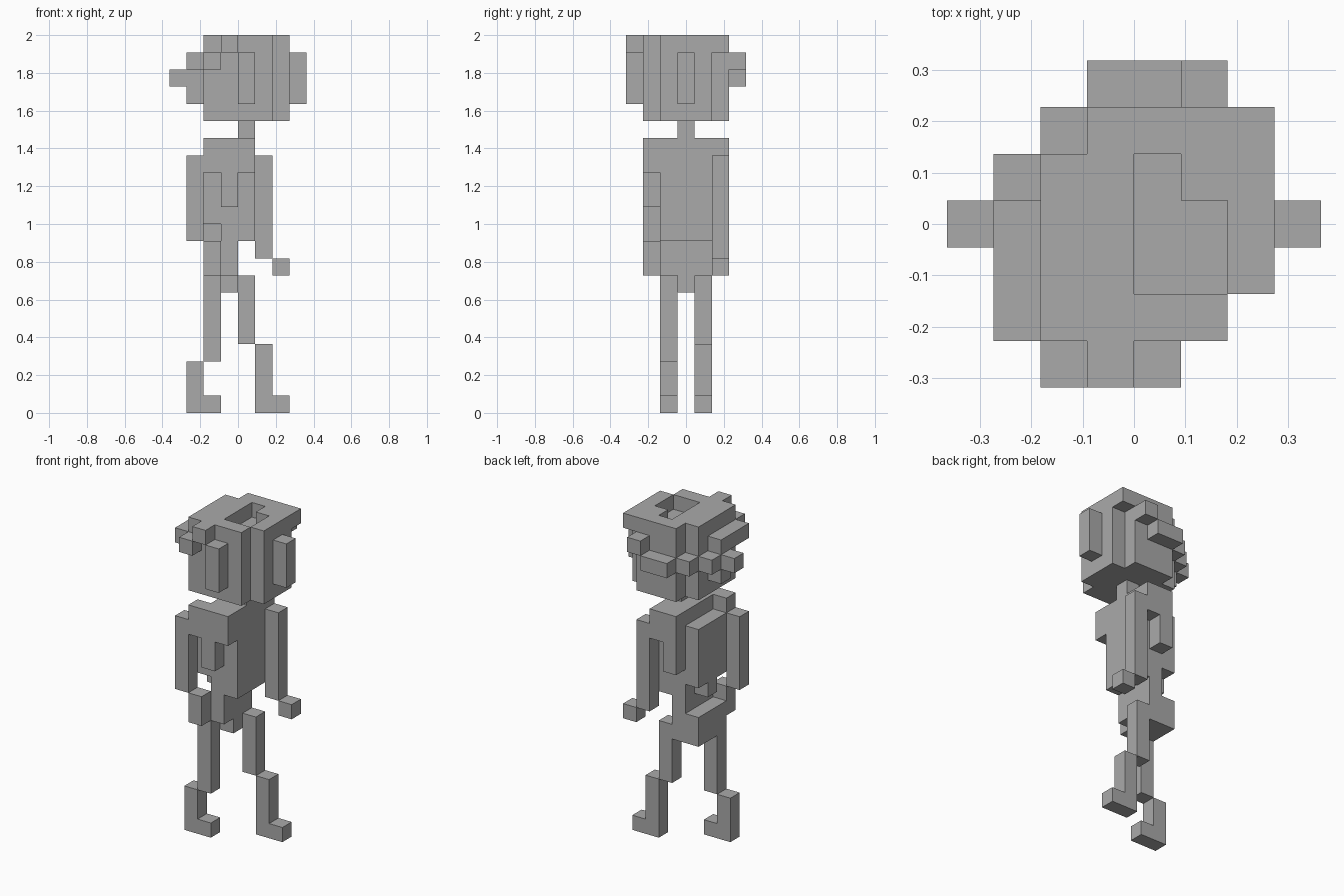
import bpy
import bmesh
from itertools import product
from mathutils import Vector

# Remove the default object only
default = bpy.data.objects.get("Cube")
if default:
    bpy.data.objects.remove(default, do_unlink=True)

UNIT = 2 / 22  # edge length of one block

grey = bpy.data.materials.new("plain grey")
grey.use_nodes = True
colour = (0.4, 0.4, 0.4, 1)
grey.diffuse_color = colour
grey.node_tree.nodes["Principled BSDF"].inputs["Base Color"].default_value = colour


def block(x, y, z):
    """Cells of a box given as (start, end) ranges on each axis."""
    return set(product(range(*x), range(*y), range(*z)))


def build(name, cells):
    """Make one object from the outer faces of a group of block cells."""
    bm = bmesh.new()
    corners = {}

    def corner(point):
        key = tuple(round(c) for c in point)
        if key not in corners:
            x, y, z = key
            corners[key] = bm.verts.new((x * UNIT, (y - 0.5) * UNIT, z * UNIT))
        return corners[key]

    for cell in cells:
        for axis, side in product(range(3), (0, 1)):
            step = [0, 0, 0]
            step[axis] = 2 * side - 1
            if tuple(a + b for a, b in zip(cell, step)) in cells:
                continue
            u, v, w = Vector(), Vector(), Vector(cell)
            u[(axis + 1) % 3] = 1
            v[(axis + 2) % 3] = 1
            w[axis] += side
            loop = [w, w + u, w + u + v, w + v]
            bm.faces.new([corner(p) for p in (loop if side else reversed(loop))])
    # Merge coplanar squares into clean flat panels
    bmesh.ops.dissolve_limit(bm, angle_limit=0.01, verts=bm.verts[:], edges=bm.edges[:])
    mesh = bpy.data.meshes.new(name)
    bm.to_mesh(mesh)
    bm.free()
    mesh.materials.append(grey)
    obj = bpy.data.objects.new(name, mesh)
    bpy.context.collection.objects.link(obj)
    return obj


# Head: a box with three cut corners and a shallow opening in the crown
head = block((-2, 3), (-2, 3), (17, 22))
head -= block((-2, -1), (2, 3), (17, 22))
head -= block((2, 3), (-2, -1), (17, 22))
head -= block((2, 3), (2, 3), (17, 21))
head -= block((0, 2), (-1, 1), (21, 22))
head -= block((0, 1), (1, 2), (21, 22))
build("head", head)
build("nose", block((3, 4), (0, 1), (18, 21)))
build("ear", block((0, 1), (-3, -2), (18, 21)))
build("head_back_ridge", block((-3, -2), (0, 1), (18, 20)))

# Band wrapped around the head, with a knot at the back
build("band_near_side", block((-1, 0), (-3, -2), (21, 22))
      | block((-2, -1), (-3, -2), (20, 21))
      | block((-3, -2), (-2, 1), (20, 21)))
build("band_far_side", block((1, 2), (3, 4), (20, 21))
      | block((-1, 1), (3, 4), (19, 20))
      | block((-2, -1), (2, 3), (19, 20))
      | block((-3, -2), (1, 2), (19, 20)))
build("band_knot", block((-4, -3), (0, 1), (19, 20)))

# Trunk
build("neck", block((0, 1), (0, 1), (16, 17)))
build("chest", block((-1, 1), (-1, 2), (10, 16)) | block((-2, -1), (-1, 2), (11, 15)))
build("lower_spine", block((-2, -1), (0, 1), (10, 11)))
build("pelvis", block((-1, 0), (-1, 2), (8, 10))
      | block((-2, -1), (-1, 2), (7, 9))
      | block((-1, 0), (0, 2), (7, 8)))

# Shoulders with a side panel hanging below each
for side, back, y in (("right", -2, -2), ("left", -1, 2)):
    row = (y, y + 1)
    build(side + "_shoulder", block((back, 1), row, (14, 16)) | block((-1, 0), row, (12, 14)))

# Arms swing in opposite directions: arm x, row y, arm bottom, hand bottom
for side, x, y, wrist, palm, hand_top in (("right", -3, -2, 10, 8, 10), ("left", 1, 2, 9, 8, 9)):
    row = (y, y + 1)
    build(side + "_arm", block((x, x + 1), row, (wrist, 15)))
    build(side + "_hand", block((x + 1, x + 2), row, (palm, hand_top)))

# Legs in mid stride: thigh x, shin x, row y, knee height
for side, thigh, shin, y, knee in (("right", -2, -3, -1, 3), ("left", 0, 1, 1, 4)):
    row = (y, y + 1)
    build(side + "_thigh", block((thigh, thigh + 1), row, (knee, 8)))
    build(side + "_shin", block((shin, shin + 1), row, (0, knee)))
    build(side + "_foot", block((shin + 1, shin + 2), row, (0, 1)))
